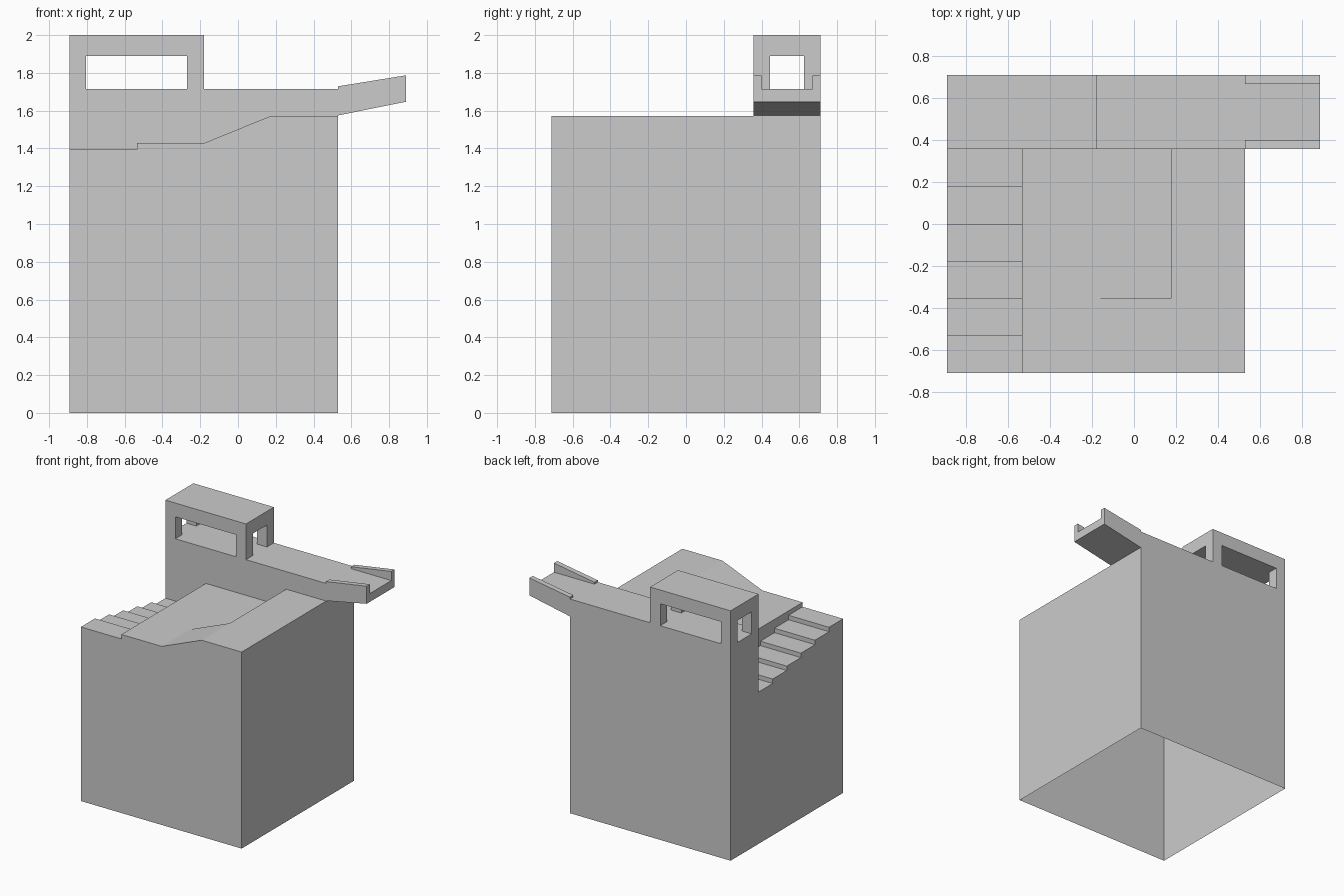
import bpy, bmesh
from mathutils import Vector

if "Cube" in bpy.data.objects:
    bpy.data.objects.remove(bpy.data.objects["Cube"])


def prism(name, pts, a, b, axis='Y'):
    """Extrude a closed profile: XZ points along Y, or YZ points along X."""
    bm = bmesh.new()
    place = (lambda p, t: (p[0], t, p[1])) if axis == 'Y' else (lambda p, t: (t, p[0], p[1]))
    face = bm.faces.new([bm.verts.new(place(p, a)) for p in pts])
    ext = bmesh.ops.extrude_face_region(bm, geom=[face])
    move = Vector((0, b - a, 0) if axis == 'Y' else (b - a, 0, 0))
    bmesh.ops.translate(bm, vec=move,
                        verts=[g for g in ext['geom'] if isinstance(g, bmesh.types.BMVert)])
    bmesh.ops.recalc_face_normals(bm, faces=bm.faces)
    me = bpy.data.meshes.new(name)
    bm.to_mesh(me)
    bm.free()
    ob = bpy.data.objects.new(name, me)
    bpy.context.collection.objects.link(ob)
    return ob


def box(name, x, y, z):
    return prism(name, [(x[0], z[0]), (x[1], z[0]), (x[1], z[1]), (x[0], z[1])], *y)


def cut(target, *cutters):
    for c in cutters:
        c.hide_render = True
        mod = target.modifiers.new("cut", 'BOOLEAN')
        mod.operation, mod.solver, mod.object = 'DIFFERENCE', 'EXACT', c
        bpy.context.view_layer.objects.active = target
        bpy.ops.object.modifier_apply(modifier=mod.name)
        bpy.data.objects.remove(c)


L, R, T = -0.893, 0.53, 0.889     # left side, block right side, lip tip
F, W, B = -0.711, 0.358, 0.711    # front, wall front, back
FLOOR, TOP = 1.429, 1.714
STEP, RISE = 0.178, 0.0356

# Tower block with the back wall
block = box("tower_block", (L, R), (F, B), (0, TOP))

# Ground profile in front of the wall, with a ramp
ground = prism("ground_cut", [(-1.1, FLOOR), (-0.178, FLOOR), (0.176, 1.573), (1.1, 1.573),
                              (1.1, 2.2), (-1.1, 2.2)], -1, W)
# Flat courtyard behind the ramp
court = box("court_cut", (-0.4, 0.176), (-0.356, W), (FLOOR, 1.9))
# Stairs descending towards the wall
stairs = [(-1, 2.2), (-1, FLOOR - RISE)]
for i in range(6):
    z = FLOOR - RISE * (i + 1)
    if i:
        stairs.append((F + STEP * i, z))
    stairs.append((F + STEP * (i + 1) if i < 5 else W, z))
stairs.append((W, 2.2))
stair_cut = prism("stair_cut", stairs, -1.1, -0.535, 'X')
cut(block, ground, court, stair_cut)

# The block is open underneath
bm = bmesh.new()
bm.from_mesh(block.data)
bmesh.ops.delete(bm, geom=[f for f in bm.faces if all(v.co.z < 0.01 for v in f.verts)],
                 context='FACES')
bm.to_mesh(block.data)
bm.free()

# Lookout hut: roof on four corner posts
hut = box("lookout_hut", (L, -0.18), (W, B), (TOP, 2.0))
cut(hut,
    box("front_window_cut", (-0.806, -0.27), (0, 1), (1.5, 1.89)),
    box("side_window_cut", (-1.2, 0.2), (0.445, 0.624), (1.5, 1.89)))

# Overhanging lip with a rail on each side
prism("lip_bed", [(R, 1.575), (T, 1.647), (T, TOP), (R, TOP)], W, B)
for name, y0, y1 in (("front_rail", W, 0.40), ("back_rail", 0.669, B)):
    prism(name, [(R, TOP), (T, TOP), (T, 1.787), (R, 1.729)], y0, y1)
